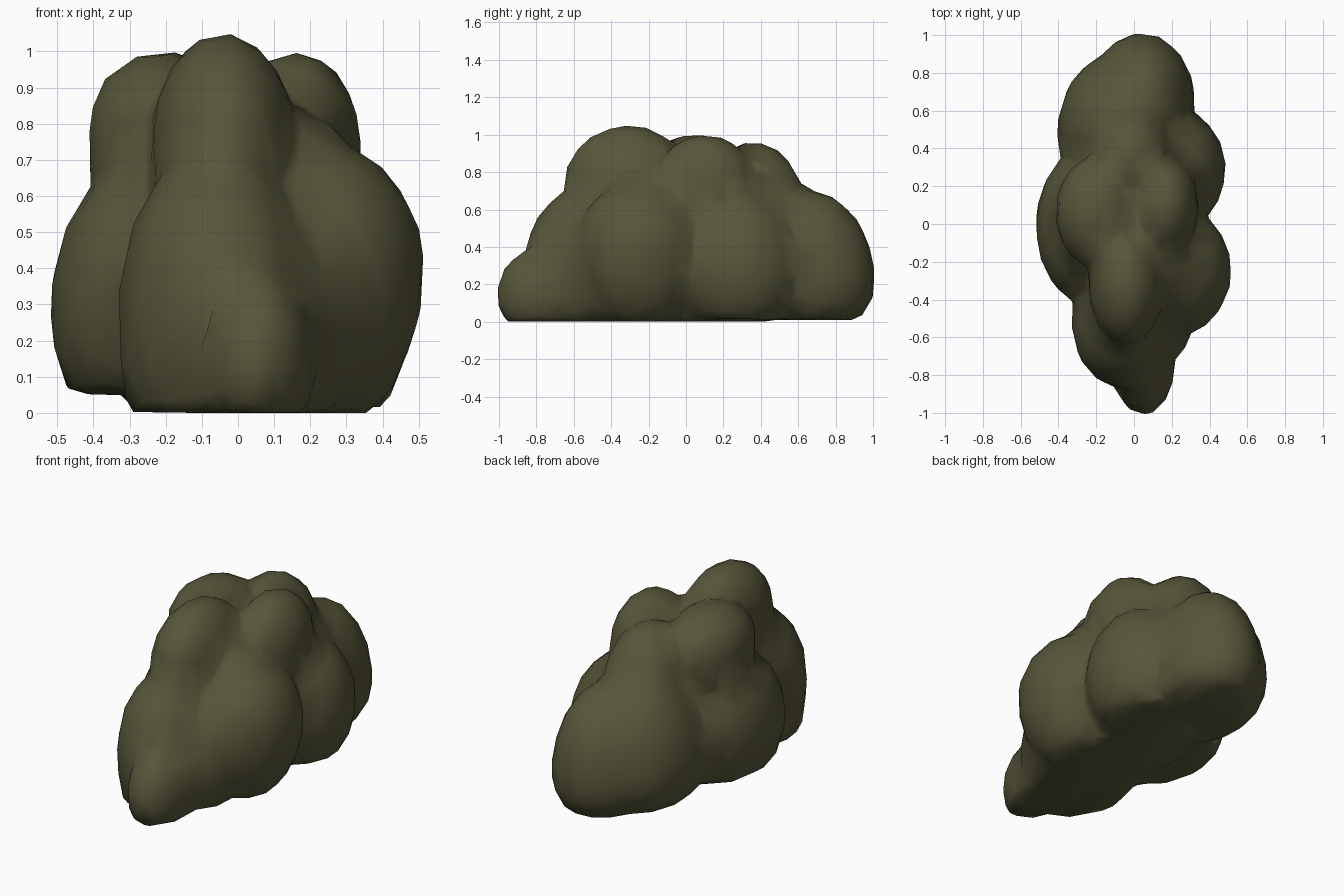
import bpy, bmesh
from mathutils import Vector

cube = bpy.data.objects.get("Cube")
if cube:
    bpy.data.objects.remove(cube, do_unlink=True)

green = bpy.data.materials.new("dark olive green")
green.use_nodes = True
colour = (0.095, 0.093, 0.042, 1)
green.diffuse_color = colour
green.node_tree.nodes["Principled BSDF"].inputs["Base Color"].default_value = colour

bm = bmesh.new()


def lump(x, y, z, rx, ry, top, bottom=0.0, fullness=1.35):
    """Rounded lump: an upper dome over a fuller, flat-based lower half."""
    verts = bmesh.ops.create_icosphere(bm, subdivisions=4, radius=1)["verts"]
    for v in verts:
        c = v.co.copy()
        if c.z < 0:
            c.z = max(c.z * fullness, -1) * (z - bottom)
        else:
            c.z *= top - z
        v.co = Vector((x + c.x * rx, y + c.y * ry, z + c.z))


# Crown lumps
lump(-0.04, -0.31, 0.74, 0.20, 0.34, 1.05, 0.2)       # front crown
lump(-0.20, 0.06, 0.79, 0.215, 0.29, 1.0, 0.4)        # right crown
lump(0.16, 0.10, 0.73, 0.18, 0.27, 1.0, 0.4)          # left crown
lump(-0.02, 0.36, 0.60, 0.235, 0.275, 0.96, 0.3)      # rear crown
# Body lumps
lump(-0.04, 0.50, 0.23, 0.365, 0.42, 0.755, 0.01)     # back
lump(0.04, 0.66, 0.21, 0.28, 0.35, 0.70, 0.01, 1.5)   # back end
lump(0.21, 0.29, 0.28, 0.275, 0.32, 0.69, 0.01)       # left rear
lump(0.22, -0.25, 0.40, 0.295, 0.34, 0.75, 0, 1.15)   # left front
lump(0.16, -0.20, 0.55, 0.19, 0.26, 0.84, 0.3)        # left shoulder
lump(-0.24, -0.01, 0.29, 0.28, 0.41, 0.70, 0.05, 1.7) # right
lump(-0.06, -0.52, 0.29, 0.27, 0.345, 0.725, 0, 2.4)  # front
lump(0.14, -0.50, 0.22, 0.17, 0.24, 0.55)             # front filler
lump(0.0, 0.08, 0.36, 0.36, 0.58, 0.78)               # core
lump(0.05, -0.74, 0.15, 0.165, 0.27, 0.41, 0, 2.0)    # front toe

mesh = bpy.data.meshes.new("shrub_mound")
bm.to_mesh(mesh)
bm.free()
shrub = bpy.data.objects.new("shrub_mound", mesh)
bpy.context.collection.objects.link(shrub)

# Fuse the lumps, soften the creases, reduce to a low-poly skin
fuse = shrub.modifiers.new("Fuse", "REMESH")
fuse.mode = "VOXEL"
fuse.voxel_size = 0.025
soft = shrub.modifiers.new("Soften", "SMOOTH")
soft.factor = 0.5
soft.iterations = 9
thin = shrub.modifiers.new("Reduce", "DECIMATE")
thin.ratio = 0.04
graph = bpy.context.evaluated_depsgraph_get()
skin = bpy.data.meshes.new_from_object(shrub.evaluated_get(graph))
shrub.modifiers.clear()
shrub.data = skin

skin.materials.clear()
skin.materials.append(green)
skin.shade_smooth()
